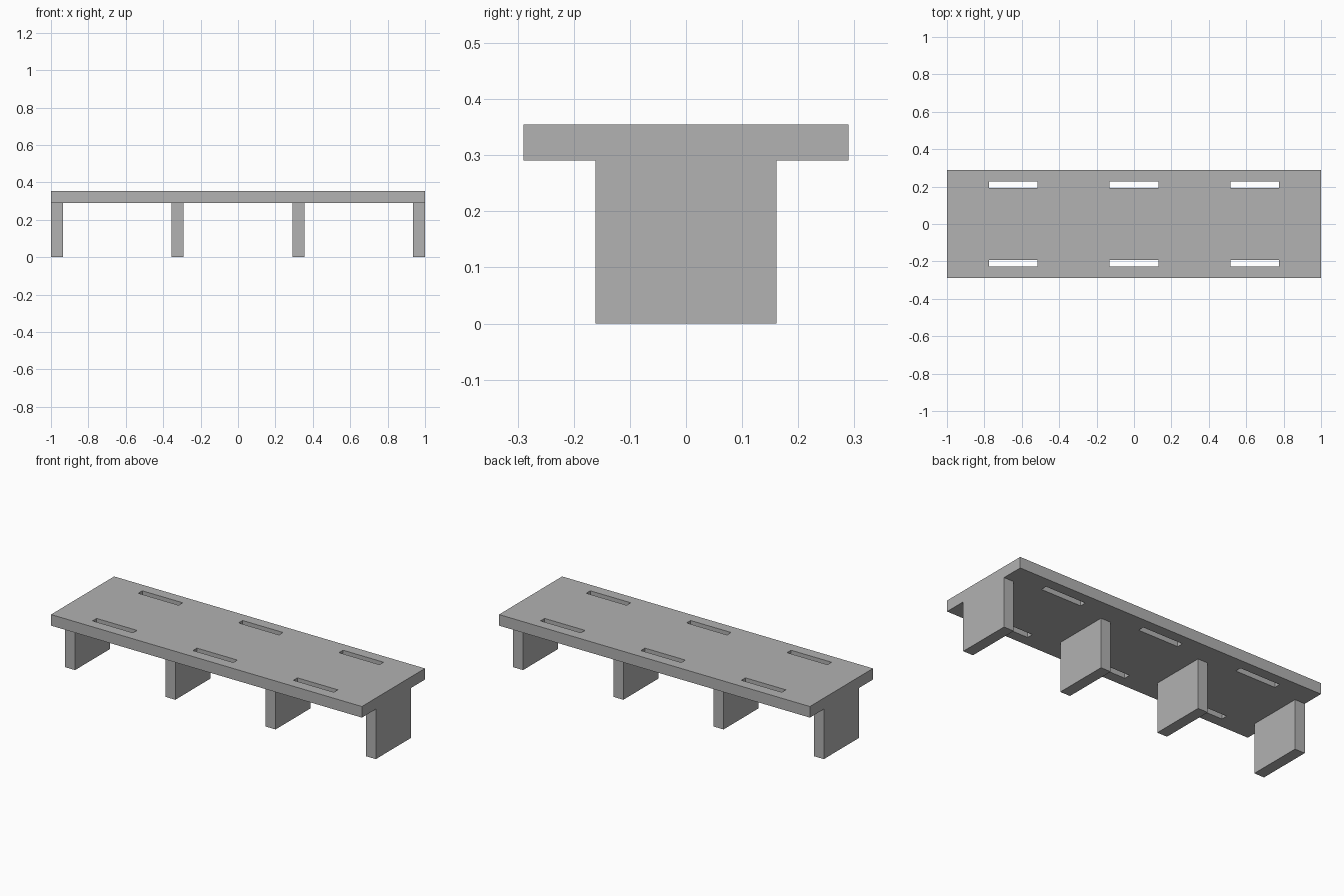
import bpy

cube = bpy.data.objects.get("Cube")
if cube:
    bpy.data.objects.remove(cube, do_unlink=True)

LENGTH, WIDTH, HEIGHT = 2.0, 0.58, 0.355
THICK = 0.0645             # board thickness, shared by top and legs
LEG_DEPTH = 0.323
UNDERSIDE = HEIGHT - THICK

grey = bpy.data.materials.new("plain grey")
grey.use_nodes = True
colour = (0.445, 0.445, 0.445, 1)
grey.diffuse_color = colour
grey.node_tree.nodes["Principled BSDF"].inputs["Base Color"].default_value = colour


def box(name, centre, size):
    bpy.ops.mesh.primitive_cube_add(size=1, location=centre)
    obj = bpy.context.object
    obj.name = name
    obj.scale = size
    bpy.ops.object.transform_apply(location=False, rotation=False, scale=True)
    obj.data.materials.append(grey)
    return obj


# Table top
top = box("table_top", (0, 0, HEIGHT - THICK / 2), (LENGTH, WIDTH, THICK))

# Two rows of three slots cut right through the top
for x in (-0.646, 0, 0.646):
    for y in (-0.21, 0.21):
        cutter = box("slot_cutter", (x, y, HEIGHT), (0.26, 0.037, 0.3))
        cut = top.modifiers.new("slot", "BOOLEAN")
        cut.operation = "DIFFERENCE"
        cut.solver = "EXACT"
        cut.object = cutter
        bpy.context.view_layer.objects.active = top
        bpy.ops.object.modifier_apply(modifier=cut.name)
        bpy.data.objects.remove(cutter, do_unlink=True)

# Four evenly spaced slab legs, the outer two flush with the ends
spacing = (LENGTH - THICK) / 3
for i in range(4):
    x = (i - 1.5) * spacing
    box(f"leg_{i + 1}", (x, 0, UNDERSIDE / 2), (THICK, LEG_DEPTH, UNDERSIDE))
